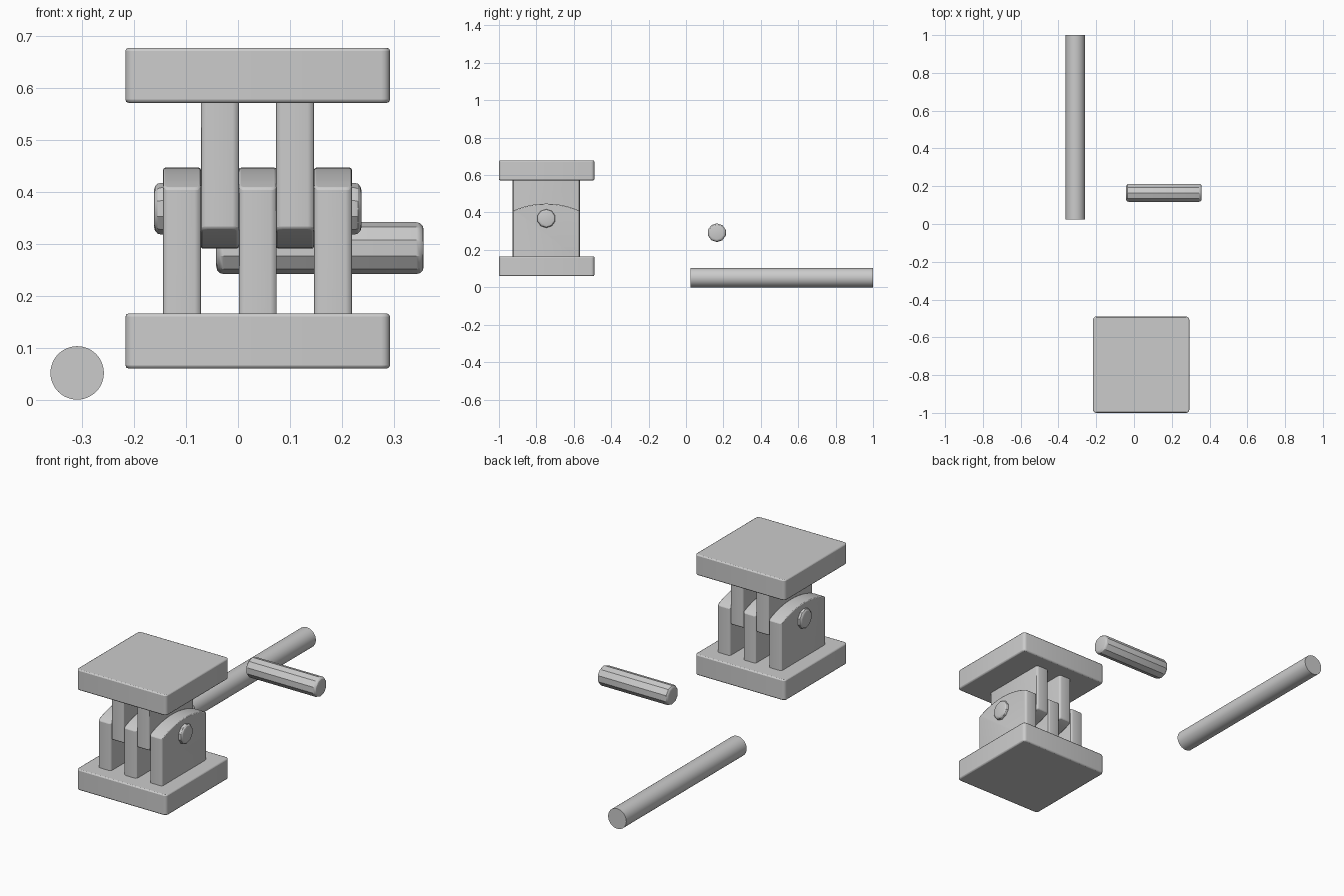
import bpy, bmesh, math
from mathutils import Matrix

if "Cube" in bpy.data.objects:
    bpy.data.objects.remove(bpy.data.objects["Cube"])

grey = bpy.data.materials.new("light grey")
grey.diffuse_color = (0.6, 0.6, 0.6, 1)
grey.use_nodes = True
grey.node_tree.nodes["Principled BSDF"].inputs["Base Color"].default_value = grey.diffuse_color
CX, CY = 0.038, -0.745   # hinge centre


def finish(name, bm, bevel=0, segments=3, angle=30):
    bmesh.ops.recalc_face_normals(bm, faces=bm.faces)
    me = bpy.data.meshes.new(name)
    bm.to_mesh(me)
    bm.free()
    me.materials.append(grey)
    ob = bpy.data.objects.new(name, me)
    bpy.context.collection.objects.link(ob)
    if bevel:
        mod = ob.modifiers.new("rounded edges", 'BEVEL')
        mod.width, mod.segments = bevel, segments
        mod.limit_method, mod.angle_limit = 'ANGLE', math.radians(angle)
    bpy.ops.object.select_all(action='DESELECT')
    ob.select_set(True)
    bpy.context.view_layer.objects.active = ob
    bpy.ops.object.shade_smooth_by_angle(angle=math.radians(30))
    return ob


def plate(name, z0, z1):
    bm = bmesh.new()
    bmesh.ops.create_cube(bm, size=1, matrix=Matrix.Translation((CX, CY, (z0 + z1) / 2))
                          @ Matrix.Diagonal((0.51, 0.51, z1 - z0, 1)))
    # rounded corners, then thin softened rims
    up = [e for e in bm.edges if abs(e.verts[0].co.z - e.verts[1].co.z) > 0.01]
    bmesh.ops.bevel(bm, geom=up, offset=0.017, segments=4, profile=0.5, affect='EDGES')
    return finish(name, bm, 0.006, 2, 50)


def lug(name, x0, x1, z_root, z_edge, z_tip):
    """Flat tongue with an arched free end and rounded upright edges."""
    half, n = 0.181, 16
    sag = abs(z_tip - z_edge)
    r = (half ** 2 + sag ** 2) / (2 * sag)
    sign = 1 if z_tip > z_edge else -1
    a = math.asin(half / r)
    prof = [(-half, z_root), (half, z_root)]
    for i in range(n + 1):
        t = a - 2 * a * i / n
        prof.append((r * math.sin(t), z_tip - sign * r * (1 - math.cos(t))))
    bm = bmesh.new()
    face = bm.faces.new([bm.verts.new((x0, CY - 0.002 + y, z)) for y, z in prof])
    ext = bmesh.ops.extrude_face_region(bm, geom=[face])
    for v in ext["geom"]:
        if isinstance(v, bmesh.types.BMVert):
            v.co.x = x1
    up = [e for e in bm.edges if abs(e.verts[0].co.x - e.verts[1].co.x) < 1e-5
          and abs(e.verts[0].co.z - e.verts[1].co.z) > 0.1]
    bmesh.ops.bevel(bm, geom=up, offset=0.012, segments=3, profile=0.5, affect='EDGES')
    return finish(name, bm, 0.004, 2, 50)


def cylinder(name, centre, radius, length, sides, axis):
    turn = Matrix.Rotation(math.pi / 2, 4, 'Y' if axis == 'X' else 'X')
    if axis == 'X':   # corner pointing to the front
        turn = turn @ Matrix.Rotation(math.pi / 2, 4, 'Z')
    bm = bmesh.new()
    bmesh.ops.create_cone(bm, cap_ends=True, segments=sides, radius1=radius, radius2=radius,
                          depth=length, matrix=Matrix.Translation(centre) @ turn)
    return bm


def pin(name, x, y, z):
    bm = cylinder(name, (x, y, z), 0.05, 0.4, 10, 'X')
    rims = [e for e in bm.edges if abs(e.verts[0].co.x - e.verts[1].co.x) < 1e-4]
    bmesh.ops.bevel(bm, geom=rims, offset=0.014, segments=3, profile=0.5, affect='EDGES')
    ob = finish(name, bm)
    return ob


# hinge plates
plate("lower_plate", 0.06, 0.166)
plate("upper_plate", 0.572, 0.678)

# interlocking tongues
for i, x in enumerate((-0.108, 0.038, 0.183)):
    lug(f"lower_lug_{i + 1}", x - 0.0365, x + 0.0365, 0.15, 0.408, 0.447)
for i, x in enumerate((-0.035, 0.11)):
    lug(f"upper_lug_{i + 1}", x - 0.0365, x + 0.0365, 0.59, 0.33, 0.291)

# hinge pin and loose spare pin
pin("hinge_pin", 0.038, -0.747, 0.368)
pin("spare_pin", 0.158, 0.165, 0.292)

# long round rod lying on the ground
finish("rod", cylinder("rod", (-0.31, 0.5125, 0.0515), 0.0515, 0.975, 48, 'Y'))
